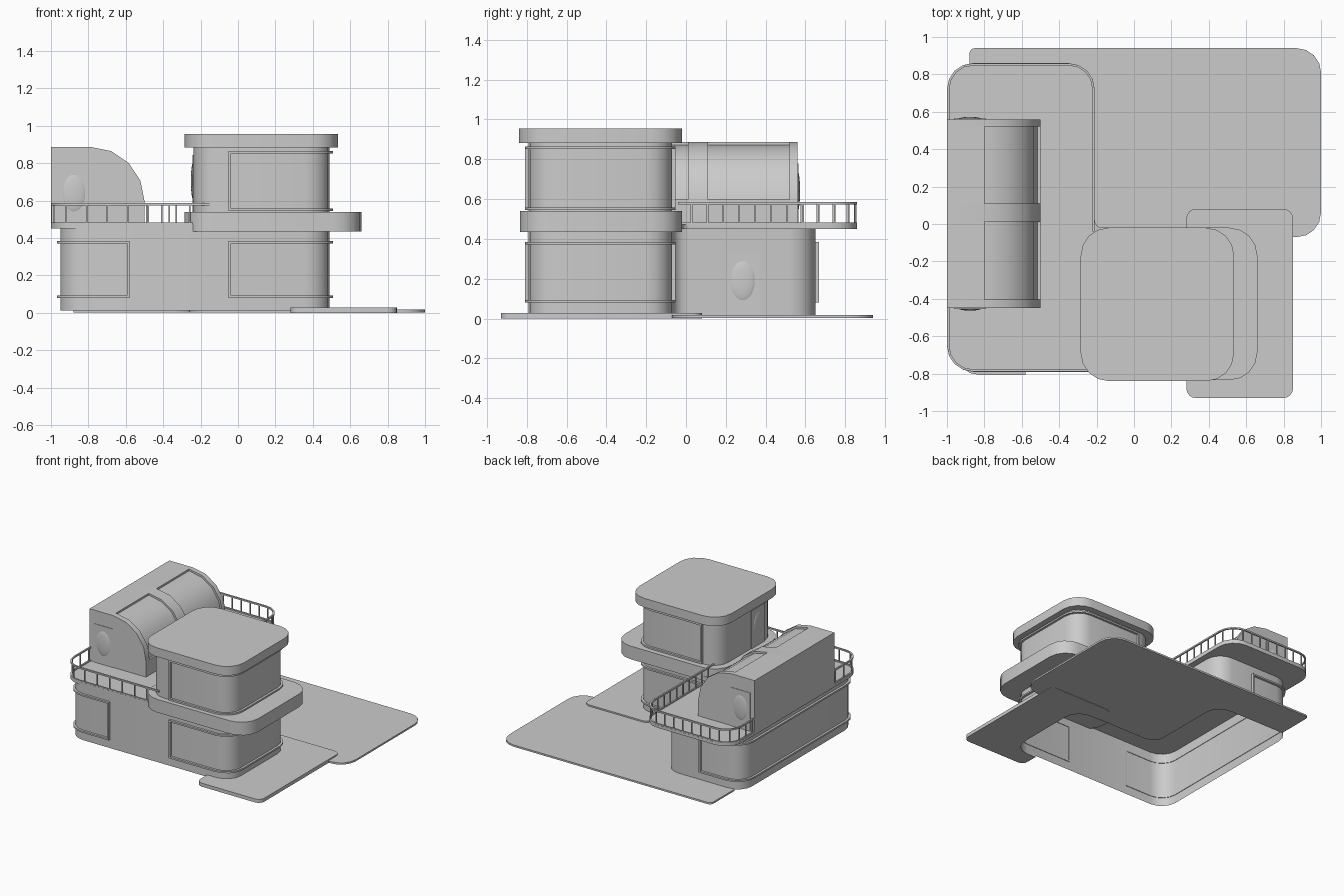
import bpy, bmesh, math
from mathutils import Vector, Matrix

if "Cube" in bpy.data.objects:
    bpy.data.objects.remove(bpy.data.objects["Cube"])


def finish(name, bm, angle=35):
    bmesh.ops.recalc_face_normals(bm, faces=bm.faces)
    me = bpy.data.meshes.new(name)
    bm.to_mesh(me)
    bm.free()
    ob = bpy.data.objects.new(name, me)
    bpy.context.collection.objects.link(ob)
    bpy.ops.object.select_all(action='DESELECT')
    ob.select_set(True)
    bpy.context.view_layer.objects.active = ob
    bpy.ops.object.shade_smooth_by_angle(angle=math.radians(angle))
    return ob


def prisms(name, parts, bottom=True, upright=False):
    """Extrude outlines; parts are (outline, low, high). upright: outline is x/z, extruded along y."""
    bm = bmesh.new()
    for pts, a, b in parts:
        put = (lambda p, h: (p[0], h, p[1])) if upright else (lambda p, h: (p[0], p[1], h))
        lo = [bm.verts.new(put(p, a)) for p in pts]
        hi = [bm.verts.new(put(p, b)) for p in pts]
        n = len(pts)
        for i in range(n):
            j = (i + 1) % n
            bm.faces.new((lo[i], lo[j], hi[j], hi[i]))
        bm.faces.new(hi)
        if bottom:
            bm.faces.new(lo[::-1])
    return finish(name, bm)


def rounded(pts, r, closed=True, seg=4):
    """Fillet the right-angle corners of a path; points may carry their own radius."""
    out, n = [], len(pts)
    for i, p in enumerate(pts):
        rad = p[2] if len(p) > 2 else r
        P = Vector(p[:2])
        if rad == 0 or (not closed and i in (0, n - 1)):
            out.append(P)
            continue
        u = (Vector(pts[i - 1][:2]) - P).normalized()
        v = (Vector(pts[(i + 1) % n][:2]) - P).normalized()
        C = P + (u + v) * rad
        for k in range(seg + 1):
            t = math.pi / 2 * k / seg
            out.append(C - v * rad * math.cos(t) - u * rad * math.sin(t))
    return out


def rect(x0, x1, y0, y1, r):
    return rounded([(x0, y0), (x1, y0), (x1, y1), (x0, y1)], r)


def ribbon(path, a, b):
    """Outline of a strip lying between two sideways offsets of an open path."""
    sides = ([], [])
    for i, p in enumerate(path):
        d0 = (p - path[max(i - 1, 0)]).normalized()
        d1 = (path[min(i + 1, len(path) - 1)] - p).normalized()
        d = (d0 + d1).normalized()
        for side, o in zip(sides, (a, b)):
            side.append(p + Vector((d.y, -d.x)) * o)
    return sides[0] + sides[1][::-1]


def window_frame(name, path, z0, z1):
    w, path = 0.013, rounded(path, 0.13, False)
    ring = ribbon(path, -0.004, 0.018)
    parts = [(ring, z0, z0 + w), (ring, z1 - w, z1)]
    for p, q in ((path[0], path[1]), (path[-1], path[-2])):
        e = p + (q - p).normalized() * w
        parts.append((ribbon([p, e] if p is path[0] else [e, p], -0.004, 0.018), z0 + w, z1 - w))
    prisms(name, parts)


def railing(name, path, gap):
    path = rounded(path, 0.13, False)
    strip = ribbon(path, -0.006, 0.006)
    parts = [(strip, 0.574, 0.586), (strip, 0.47, 0.482)]
    walked, due, h = 0, 0.02, 0.004
    for p, q in zip(path, path[1:]):
        length = (q - p).length
        while due <= walked + length:
            c = p.lerp(q, (due - walked) / length)
            parts.append(([c + Vector(s) * h for s in ((-1, -1), (1, -1), (1, 1), (-1, 1))], 0.482, 0.574))
            due += gap
        walked += length
    prisms(name, parts)


def door(name, x, y, z, axis, height=0.31):
    w, t = 0.085, 0.005
    dx, dy = (t, w) if axis == 'x' else (w, t)
    box = [(x - dx, y - dy), (x + dx, y - dy), (x + dx, y + dy), (x - dx, y + dy)]
    prisms(name, [(box, z, z + height)])
    # oval porthole
    bm = bmesh.new()
    bmesh.ops.create_uvsphere(bm, u_segments=24, v_segments=14, radius=1)
    s = (0.014, 0.065, 0.105) if axis == 'x' else (0.065, 0.014, 0.105)
    bmesh.ops.transform(bm, matrix=Matrix.Translation((x, y, z + 0.17)) @ Matrix.Diagonal((*s, 1)), verts=bm.verts)
    finish(name + "_porthole", bm, 60)


# ground slabs, cut around the house footprint
prisms("yard_slab", [(rounded([(1, -0.07, 0.13), (1, 0.94, 0.13), (-0.88, 0.94, 0.03), (-0.88, 0.64, 0),
                               (-0.26, 0.64, 0.13), (-0.26, -0.07, 0.1)], 0.1), 0.003, 0.017)])
prisms("entry_slab", [(rounded([(0.28, -0.93), (0.85, -0.93), (0.85, 0.08), (0.28, 0.08), (0.28, -0.07, 0),
                                (0.49, -0.07, 0.13), (0.49, -0.79, 0.13), (0.28, -0.79, 0)], 0.05), 0, 0.028)])

# lower storey, open underneath
prisms("lower_storey", [(rounded([(-0.95, -0.79), (0.49, -0.79), (0.49, -0.07), (-0.26, -0.07, 0.08),
                                  (-0.26, 0.65), (-0.95, 0.65)], 0.13), 0.012, 0.452)], bottom=False)
prisms("terrace_floor", [(rounded([(-1, -0.79), (-0.12, -0.79, 0), (-0.12, -0.02, 0), (-0.21, -0.02, 0.04),
                                   (-0.21, 0.86), (-1, 0.86)], 0.14), 0.45, 0.472)])

# tower
prisms("middle_slab", [(rect(-0.285, 0.66, -0.835, -0.02, 0.15), 0.435, 0.54)])
prisms("upper_storey", [(rect(-0.237, 0.49, -0.79, -0.07, 0.13), 0.54, 0.885)])
prisms("roof_slab", [(rect(-0.285, 0.535, -0.84, -0.02, 0.15), 0.883, 0.955)])

# wraparound window frames
tower_path = [(-0.05, -0.79), (0.49, -0.79), (0.49, -0.07), (-0.1, -0.07)]
window_frame("upper_window_frame", tower_path, 0.545, 0.865)
window_frame("lower_window_frame", tower_path, 0.08, 0.385)
window_frame("wing_window_frame", [(-0.58, 0.65), (-0.95, 0.65), (-0.95, -0.79), (-0.58, -0.79)], 0.08, 0.385)

# curved rooftop room with two recessed glazed bays
def arc(r, n):
    return [(-0.79 + r * math.sin(math.pi / 2 * i / n), 0.597 + r * math.cos(math.pi / 2 * i / n)) for i in range(n + 1)]

rib = [(-1, 0.47), (-1, 0.887)] + arc(0.29, 4) + [(-0.5, 0.47)]
bay = [(-1, 0.47), (-1, 0.887), (-0.8, 0.887), (-0.8, 0.872)] + arc(0.275, 4) + [(-0.5, 0.597), (-0.5, 0.47)]
prisms("rooftop_room", [(rib, -0.45, -0.405), (bay, -0.405, 0.01), (rib, 0.01, 0.11), (bay, 0.11, 0.52),
                        (rib, 0.52, 0.56)], upright=True)

# doors
door("rooftop_front_door", -0.877, -0.449, 0.47, 'y')
door("rooftop_back_door", -0.877, 0.559, 0.47, 'y')
door("wing_door", -0.26, 0.285, 0.02, 'x')
door("tower_door", -0.238, -0.57, 0.535, 'x')

# terrace railings
railing("back_railing", [(-0.993, 0.56), (-0.993, 0.853), (-0.217, 0.853), (-0.217, -0.04)], 0.08)
railing("front_railing", [(-0.993, -0.45), (-0.993, -0.783), (-0.15, -0.783)], 0.11)
